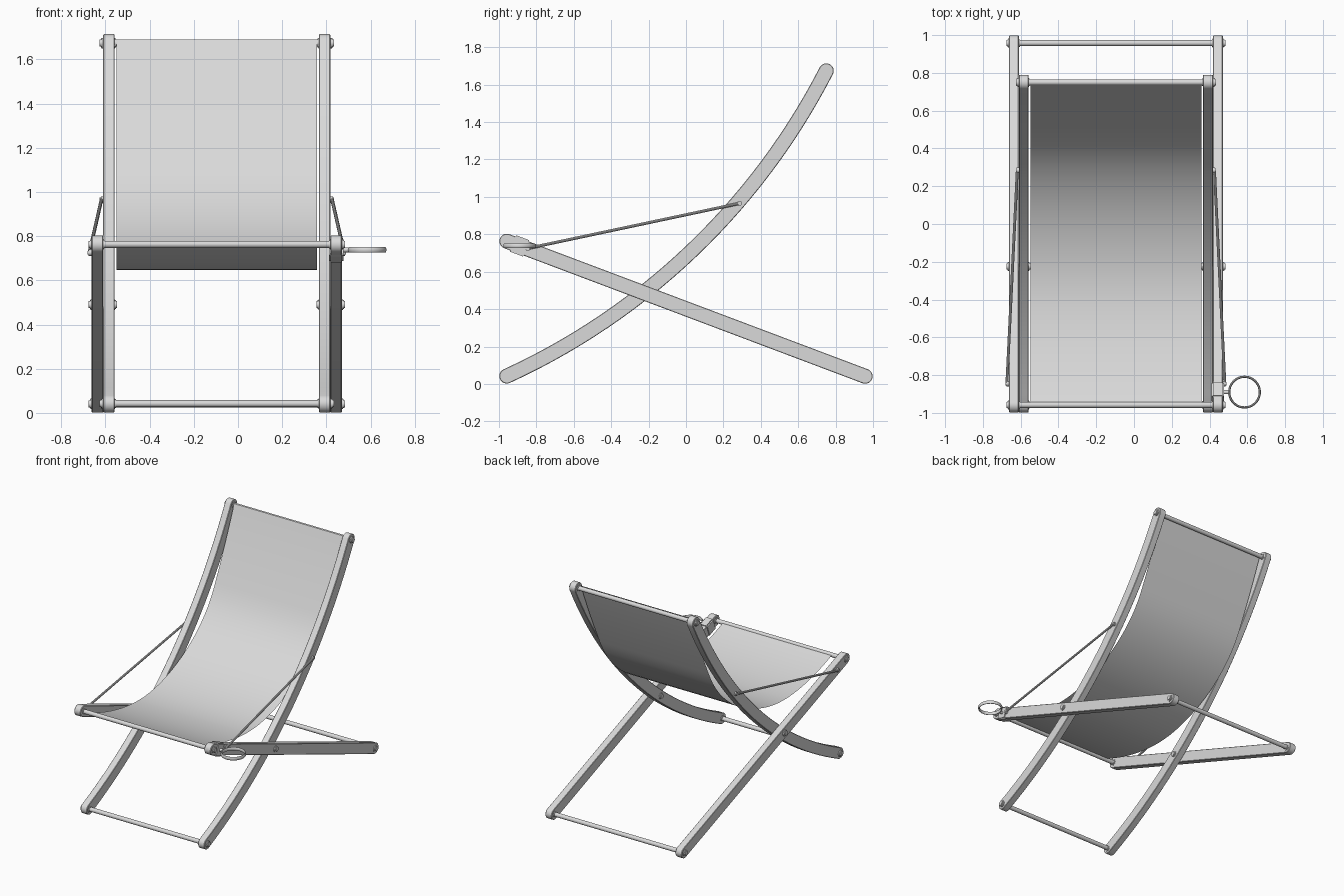
import bpy, bmesh, math
from mathutils import Vector, Matrix
from mathutils.geometry import interpolate_bezier

if "Cube" in bpy.data.objects:
    bpy.data.objects.remove(bpy.data.objects["Cube"], do_unlink=True)

CX = -0.096                      # middle of the chair (the holder sticks out on one side)
RAIL, LEG, THICK = 0.488, 0.540, 0.052

grey = bpy.data.materials.new("light_grey")
grey.use_nodes = True
grey.diffuse_color = (0.7, 0.7, 0.7, 1)
grey.node_tree.nodes["Principled BSDF"].inputs["Base Color"].default_value = grey.diffuse_color


def finish(name, bm):
    mesh = bpy.data.meshes.new(name)
    bm.to_mesh(mesh)
    bm.free()
    mesh.materials.append(grey)
    obj = bpy.data.objects.new(name, mesh)
    bpy.context.collection.objects.link(obj)
    bpy.ops.object.select_all(action='DESELECT')
    obj.select_set(True)
    bpy.context.view_layer.objects.active = obj
    bpy.ops.object.shade_smooth_by_angle(angle=math.radians(35))
    return obj


def rod(name, a, b, radius, sides=16, bevel=0):
    """Cylinder between two points, optionally with rounded ends."""
    a, b = Vector(a), Vector(b)
    bm = bmesh.new()
    turn = (b - a).to_track_quat('Z', 'Y').to_matrix().to_4x4()
    bmesh.ops.create_cone(bm, cap_ends=True, segments=sides, radius1=radius, radius2=radius,
                          depth=(b - a).length, matrix=Matrix.Translation((a + b) / 2) @ turn)
    if bevel:
        rims = [e for e in bm.edges if any(len(f.verts) > 4 for f in e.link_faces)]
        bmesh.ops.bevel(bm, geom=rims, offset=bevel, segments=2, affect='EDGES')
    return finish(name, bm)


def plank(name, path, x, half=0.04):
    """Flat bar with round ends that follows a (y, z) path."""
    pts = [Vector(p) for p in path]
    tangents = [(pts[min(i + 1, len(pts) - 1)] - pts[max(i - 1, 0)]).normalized()
                for i in range(len(pts))]
    side = [Vector((-t.y, t.x)) * half for t in tangents]

    def cap(p, t, n):
        return [p + n * math.cos(k * math.pi / 12) + t * half * math.sin(k * math.pi / 12)
                for k in range(1, 12)]

    outline = [p + n for p, n in zip(pts, side)]
    outline += cap(pts[-1], tangents[-1], side[-1])
    outline += [p - n for p, n in reversed(list(zip(pts, side)))]
    outline += cap(pts[0], -tangents[0], -side[0])
    bm = bmesh.new()
    face = bm.faces.new([bm.verts.new((x - THICK / 2, p.x, p.y)) for p in outline])
    top = bmesh.ops.extrude_face_region(bm, geom=[face])
    bmesh.ops.translate(bm, vec=(THICK, 0, 0),
                        verts=[v for v in top["geom"] if isinstance(v, bmesh.types.BMVert)])
    bmesh.ops.recalc_face_normals(bm, faces=bm.faces)
    rims = [e for e in bm.edges if any(len(f.verts) > 4 for f in e.link_faces)]
    bmesh.ops.bevel(bm, geom=rims, offset=0.003, segments=1, affect='EDGES')
    return finish(name, bm)


def arc(a, b, c, steps=28):
    """Points on the circle through a, b and c."""
    (ax, ay), (bx, by), (cx, cy) = a, b, c
    d = 2 * (ax * (by - cy) + bx * (cy - ay) + cx * (ay - by))
    sa, sb, sc = ax * ax + ay * ay, bx * bx + by * by, cx * cx + cy * cy
    ox = (sa * (by - cy) + sb * (cy - ay) + sc * (ay - by)) / d
    oy = (sa * (cx - bx) + sb * (ax - cx) + sc * (bx - ax)) / d
    r = math.hypot(ax - ox, ay - oy)
    start, end = math.atan2(ay - oy, ax - ox), math.atan2(cy - oy, cx - ox)
    turn = (end - start + math.pi) % (2 * math.pi) - math.pi
    return [(ox + r * math.cos(start + turn * i / steps),
             oy + r * math.sin(start + turn * i / steps)) for i in range(steps + 1)]


# Key points in side profile (y, z)
foot, pivot, head = (-0.958, 0.042), (-0.225, 0.49), (0.75, 1.674)
seat_end, rear_foot = (-0.958, 0.763), (0.958, 0.041)
rope_top, rope_low = (0.285, 0.965), (-0.845, 0.725)

# Side frames with their bolts and ropes
for label, s in (("right", -1), ("left", 1)):
    plank(label + "_curved_rail", arc(foot, pivot, head), CX + s * RAIL)
    plank(label + "_straight_leg", [seat_end, rear_foot], CX + s * LEG)

    def bolt(name, p, inner, outer):
        """Round nut with the thinner bolt end showing on both sides."""
        rod(label + name, (CX + s * (inner + 0.005), *p), (CX + s * (outer - 0.005), *p),
            0.024, 16, 0.004)
        rod(label + name + "_end", (CX + s * inner, *p), (CX + s * outer, *p), 0.016)

    bolt("_pivot_bolt", pivot, 0.451, 0.58)
    bolt("_rail_foot_bolt", foot, 0.451, 0.53)
    bolt("_rail_head_bolt", head, 0.451, 0.53)
    bolt("_seat_end_bolt", seat_end, 0.503, 0.58)
    bolt("_rear_foot_bolt", rear_foot, 0.503, 0.58)
    for name, p, inner, outer in (("_rope_top_knob", rope_top, 0.5, 0.53),
                                  ("_rope_low_knob", rope_low, 0.55, 0.585)):
        rod(label + name, (CX + s * inner, *p), (CX + s * outer, *p), 0.014, 16, 0.005)
    rod(label + "_arm_rope", (CX + s * 0.522, *rope_top), (CX + s * 0.577, *rope_low), 0.008, 10)

# Crossbars
for name, p, half in (("front_foot_bar", foot, RAIL), ("head_bar", head, RAIL),
                      ("seat_front_bar", seat_end, LEG), ("rear_foot_bar", rear_foot, LEG)):
    rod(name, (CX - half, *p), (CX + half, *p), 0.016)

# Hanging cloth: a thin sheet that sags from the front bar and follows the rails to the head bar
curves = [((-0.95, 0.768), (-0.76, 0.69), (-0.56, 0.647), (-0.38, 0.647)),
          ((-0.38, 0.647), (-0.07, 0.647), (0.34, 0.83), (0.5, 1.155)),
          ((0.5, 1.155), (0.575, 1.307), (0.665, 1.505), (0.738, 1.69))]
profile = []
for c in curves:
    p0, h0, h1, p1 = [Vector((0, *p)) for p in c]
    profile += interpolate_bezier(p0, h0, h1, p1, 17)[bool(profile):]
bm = bmesh.new()
rows = [[bm.verts.new((CX + x, p.y, p.z)) for x in (-0.453, 0.453)] for p in profile]
for (a, b), (c, d) in zip(rows, rows[1:]):
    bm.faces.new((a, b, d, c))
finish("cloth_seat", bm)

# Cup holder: clamp on the left leg, short arm and ring
clamp_x, ring_x, holder_y, holder_z = CX + LEG, 0.585, -0.89, 0.738
slope = math.atan2(rear_foot[1] - seat_end[1], rear_foot[0] - seat_end[0])
bm = bmesh.new()
bmesh.ops.create_cube(bm, size=1, matrix=Matrix.Translation((clamp_x, holder_y, holder_z))
                      @ Matrix.Rotation(slope, 4, 'X') @ Matrix.Diagonal((0.066, 0.09, 0.094, 1)))
bmesh.ops.bevel(bm, geom=bm.edges[:], offset=0.008, segments=2, affect='EDGES')
finish("holder_clamp", bm)
rod("holder_arm", (clamp_x + 0.02, holder_y, holder_z), (ring_x - 0.078, holder_y, holder_z), 0.011)

bm = bmesh.new()
loops = []
for i in range(48):
    a = i * math.tau / 48
    loop = []
    for k in range(10):
        b = k * math.tau / 10
        r = 0.081 + 0.006 * math.cos(b)
        loop.append(bm.verts.new((ring_x + r * math.cos(a), holder_y + r * math.sin(a),
                                  holder_z + 0.013 * math.sin(b))))
    loops.append(loop)
for i in range(48):
    for k in range(10):
        n, m = (i + 1) % 48, (k + 1) % 10
        bm.faces.new((loops[i][k], loops[n][k], loops[n][m], loops[i][m]))
finish("holder_ring", bm)
